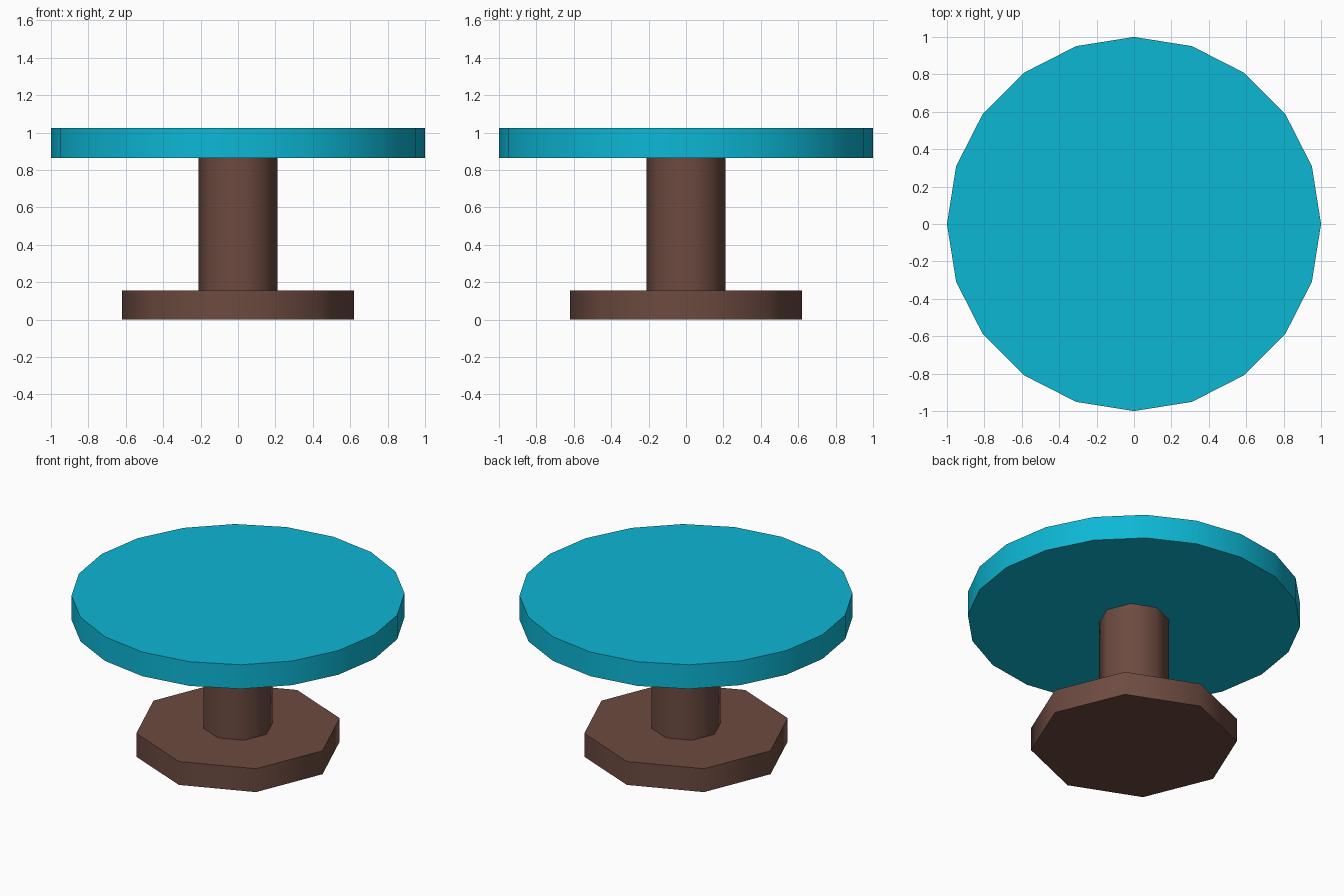
import bpy
import math

if "Cube" in bpy.data.objects:
    bpy.data.objects.remove(bpy.data.objects["Cube"])


def material(name, rgb):
    m = bpy.data.materials.new(name)
    m.diffuse_color = (*rgb, 1.0)
    m.use_nodes = True
    m.node_tree.nodes["Principled BSDF"].inputs["Base Color"].default_value = m.diffuse_color
    return m


teal = material("teal", (0.004, 0.475, 0.665))
brown = material("brown", (0.152, 0.070, 0.052))


def prism(name, sides, radius, z0, z1, mat):
    """Upright prism with a corner on the +x axis and smooth sides."""
    bpy.ops.mesh.primitive_cylinder_add(vertices=sides, radius=radius, depth=z1 - z0,
                                        location=(0, 0, (z0 + z1) / 2))
    ob = bpy.context.object
    ob.name = name
    ob.data.materials.append(mat)
    bpy.ops.object.shade_smooth_by_angle(angle=math.radians(50))
    return ob


# Round table top, octagonal column and foot
prism("table_top", 20, 1.0, 0.865, 1.025, teal)
prism("column", 8, 0.21, 0.155, 0.865, brown)
prism("base", 8, 0.62, 0.0, 0.155, brown)
